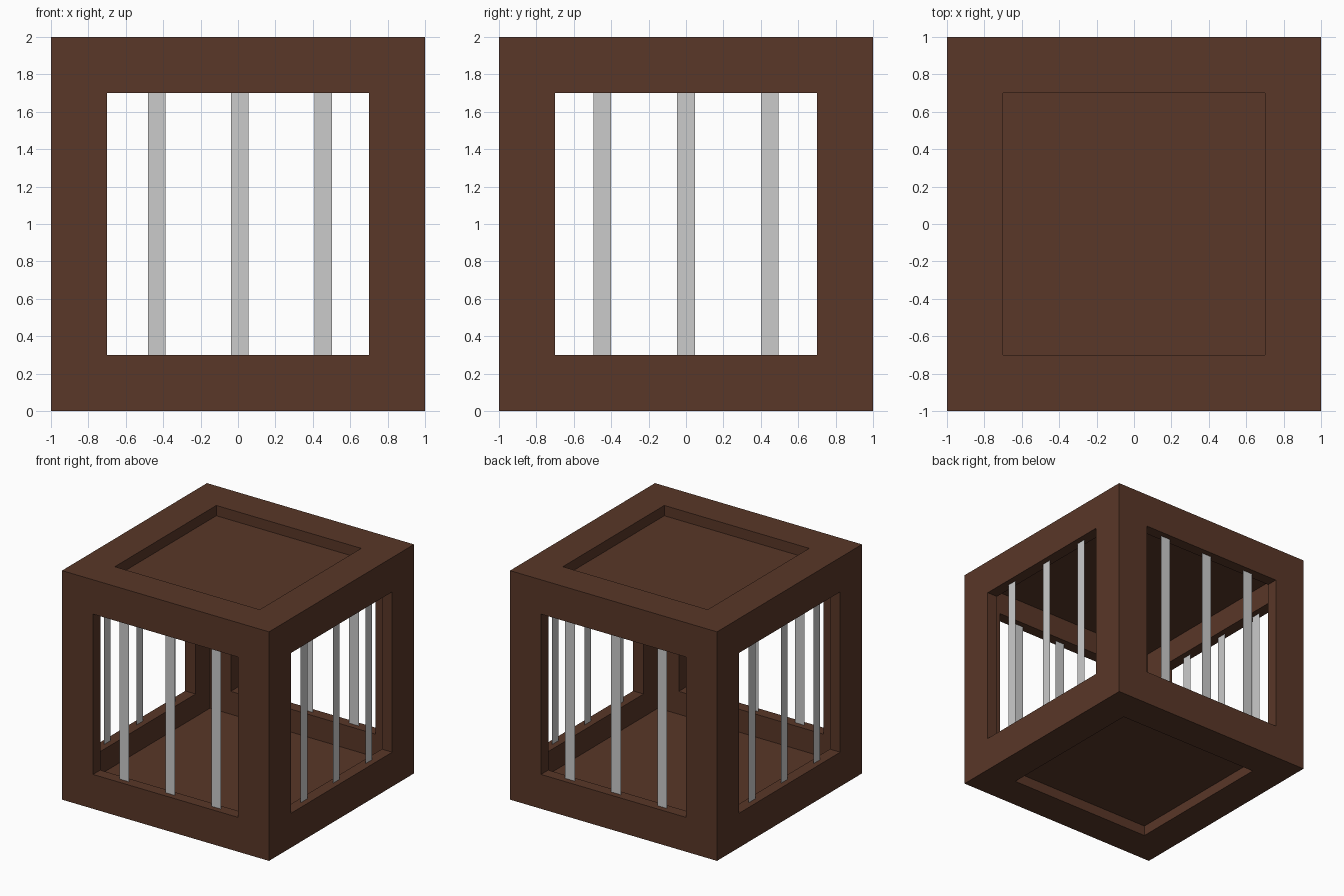
import bpy, bmesh
from mathutils import Matrix, Vector
from math import pi

if "Cube" in bpy.data.objects:
    bpy.data.objects.remove(bpy.data.objects["Cube"])

brown = bpy.data.materials.new("brown_wood")
brown.diffuse_color = (0.1, 0.038, 0.021, 1)
brown.use_nodes = True
brown.node_tree.nodes["Principled BSDF"].inputs["Base Color"].default_value = brown.diffuse_color


def make_object(name, bm, material=None):
    mesh = bpy.data.meshes.new(name)
    bm.to_mesh(mesh)
    bm.free()
    if material:
        mesh.materials.append(material)
    obj = bpy.data.objects.new(name, mesh)
    bpy.context.collection.objects.link(obj)
    return obj


# Crate frame: cube with a square opening in every face, walls 0.1 thick
bm = bmesh.new()
bmesh.ops.create_cube(bm, size=2, matrix=Matrix.Translation((0, 0, 1)))
openings = bm.faces[:]
bmesh.ops.inset_individual(bm, faces=openings, thickness=0.3, use_even_offset=True)
bmesh.ops.delete(bm, geom=openings, context='FACES')
frame = make_object("crate_frame", bm, brown)
walls = frame.modifiers.new("walls", 'SOLIDIFY')
walls.thickness = 0.1
walls.offset = -1
walls.use_even_offset = True

# Thin recessed panels closing the floor and the roof
for name, z in (("floor_panel", 0.095), ("roof_panel", 1.905)):
    bm = bmesh.new()
    bmesh.ops.create_cube(bm, size=1, matrix=Matrix.Translation((0, 0, z))
                          @ Matrix.Diagonal((1.4, 1.4, 0.01, 1)))
    make_object(name, bm, brown)


# Flat upright bars standing in the middle of each side opening
def bars(name, turn, centres):
    bm = bmesh.new()
    for c in centres:
        corners = [(c - 0.047, 0.3), (c + 0.047, 0.3), (c + 0.047, 1.7), (c - 0.047, 1.7)]
        bm.faces.new([bm.verts.new(turn @ Vector((x, -0.95, z))) for x, z in corners])
    make_object(name, bm)


bars("front_bars", Matrix.Rotation(0, 3, 'Z'), (-0.435, 0.01, 0.455))
bars("right_bars", Matrix.Rotation(pi / 2, 3, 'Z'), (-0.447, 0, 0.447))
bars("back_bars", Matrix.Rotation(pi, 3, 'Z'), (-0.455, -0.01, 0.435))
bars("left_bars", Matrix.Rotation(-pi / 2, 3, 'Z'), (-0.447, 0, 0.447))
